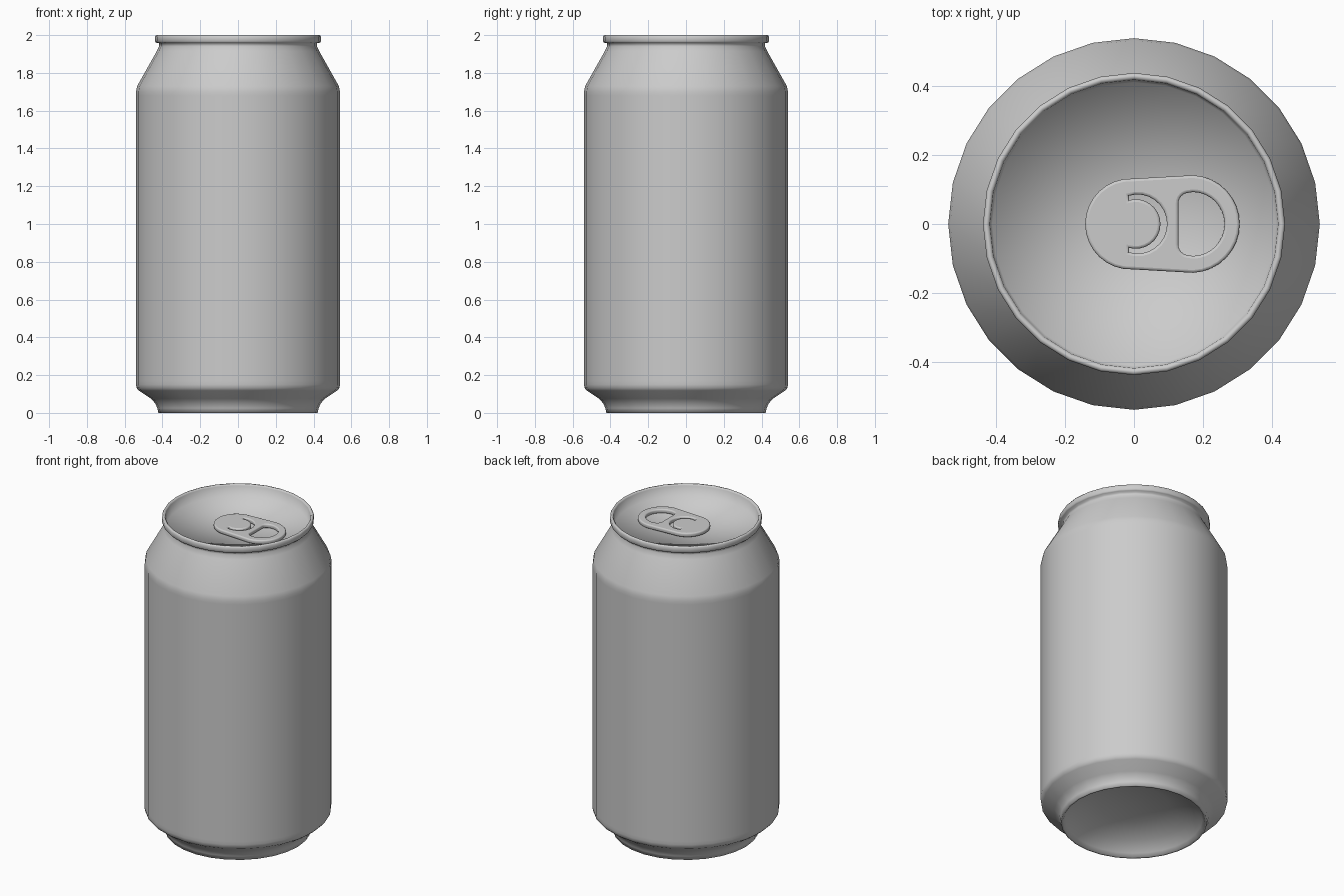
import bpy, math
from math import cos, sin, pi, radians

if "Cube" in bpy.data.objects:
    bpy.data.objects.remove(bpy.data.objects["Cube"])

SIDES = 28


def lathe(name, profile):
    """Revolve (radius, z) points around z; zero radius closes with a fan."""
    verts, faces, rings = [], [], []
    for r, z in profile:
        n = 1 if r == 0 else SIDES
        rings.append(range(len(verts), len(verts) + n))
        verts += [(r * cos(2 * pi * i / SIDES), r * sin(2 * pi * i / SIDES), z) for i in range(n)]
    for a, b in zip(rings, rings[1:]):
        for i in range(SIDES):
            j = (i + 1) % SIDES
            f = [a[i % len(a)], a[j % len(a)], b[j % len(b)], b[i % len(b)]]
            faces.append(list(dict.fromkeys(f)))
    me = bpy.data.meshes.new(name)
    me.from_pydata(verts, [], faces)
    ob = bpy.data.objects.new(name, me)
    bpy.context.collection.objects.link(ob)
    for p in me.polygons:
        p.use_smooth = True
    return ob


# Can shell: domed base, foot, wall, shoulder, rolled rim, recessed lid
lathe("can_body", [
    (0, 0.13), (0.20, 0.115), (0.33, 0.07), (0.395, 0.02), (0.41, 0.0),
    (0.422, 0.0), (0.427, 0.025), (0.438, 0.05), (0.46, 0.075), (0.525, 0.118),
    (0.537, 0.132), (0.54, 0.15), (0.54, 0.17), (0.54, 1.68), (0.54, 1.70),
    (0.534, 1.73), (0.43, 1.915), (0.418, 1.94), (0.418, 1.957), (0.434, 1.96),
    (0.439, 1.967), (0.439, 1.992), (0.434, 2.0), (0.425, 2.0), (0.419, 1.992),
    (0.412, 1.93), (0, 1.91)])


def arc(cx, cy, r, a0, a1, n=16):
    return [(cx + r * cos(radians(a0 + (a1 - a0) * i / n)),
             cy + r * sin(radians(a0 + (a1 - a0) * i / n))) for i in range(n + 1)]


# Pull tab: rounded plate with a finger hole and a crescent slot
outline = arc(0.165, 0, 0.14, -87, 87) + arc(-0.01, 0, 0.13, 87, 273)
finger_hole = (arc(0.17, 0, 0.095, -90, 90) + arc(0.16, 0.06, 0.033, 90, 180, 6)
               + arc(0.16, -0.06, 0.033, 180, 270, 6))
slot = arc(0.01, 0, 0.088, -108, 108) + arc(0.005, 0, 0.070, 108, -108)

cu = bpy.data.curves.new("pull_tab", 'CURVE')
cu.dimensions = '2D'
cu.fill_mode = 'BOTH'
cu.extrude = 0.005
cu.bevel_depth = 0.008
cu.bevel_resolution = 2
cu.offset = -0.006
for pts in (outline, finger_hole, slot):
    sp = cu.splines.new('POLY')
    sp.points.add(len(pts) - 1)
    for p, (x, y) in zip(sp.points, pts):
        p.co = (x, y, 0, 1)
    sp.use_cyclic_u = True
tab = bpy.data.objects.new("pull_tab", cu)
tab.location = (0, 0, 1.934)
bpy.context.collection.objects.link(tab)
bpy.context.view_layer.objects.active = tab
tab.select_set(True)
bpy.ops.object.convert(target='MESH')
bpy.ops.object.shade_smooth_by_angle(angle=radians(40))
